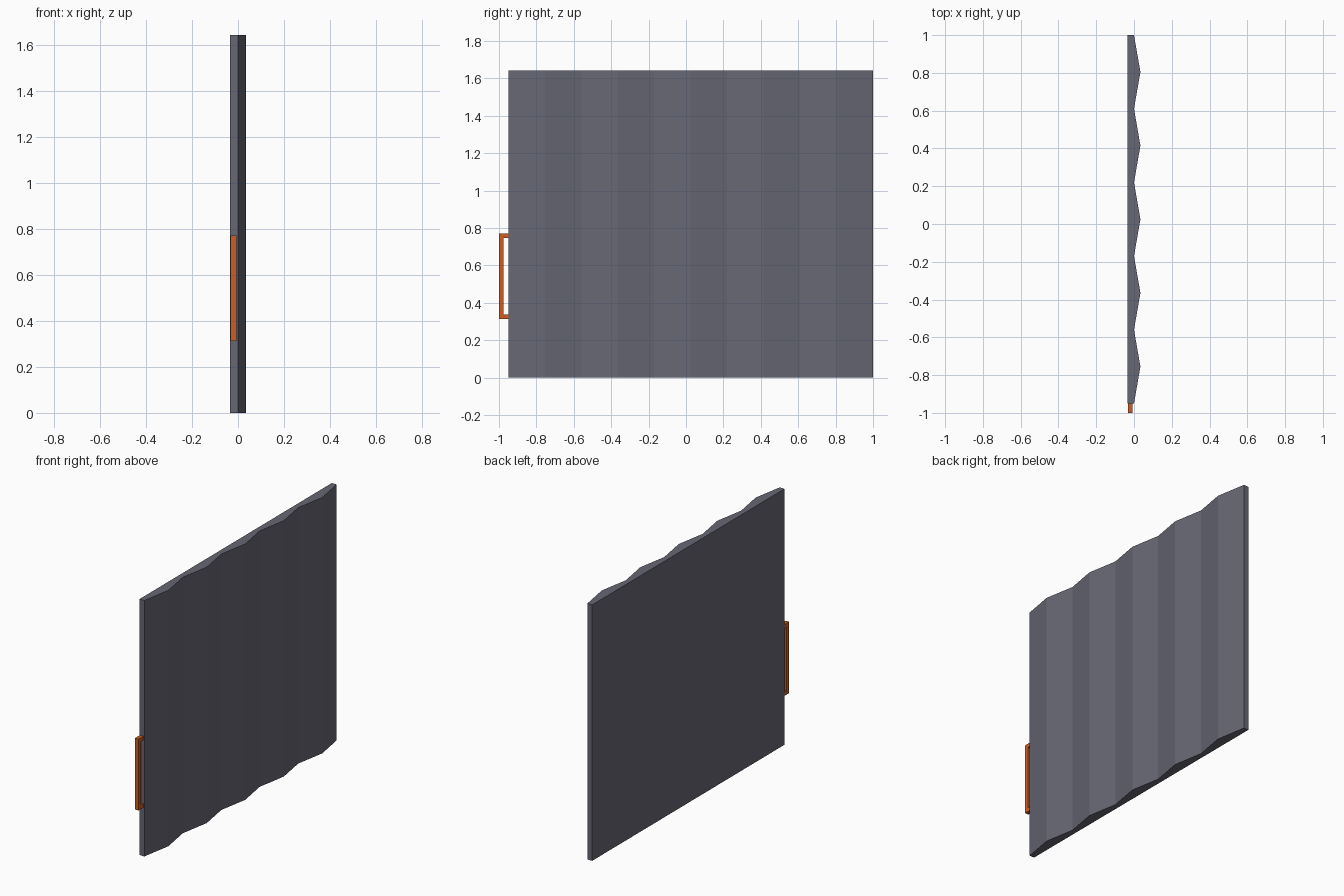
import bpy, bmesh

if "Cube" in bpy.data.objects:
    bpy.data.objects.remove(bpy.data.objects["Cube"])


def material(name, rgb):
    m = bpy.data.materials.new(name)
    m.diffuse_color = (*rgb, 1.0)
    m.use_nodes = True
    m.node_tree.nodes["Principled BSDF"].inputs["Base Color"].default_value = m.diffuse_color
    return m


def extruded(name, outline, axis, lo, hi, mat):
    """Extrude a 2D outline along z (outline = x, y) or along x (outline = y, z)."""
    bm = bmesh.new()
    pts = [(a, b, lo) if axis == 'z' else (lo, a, b) for a, b in outline]
    face = bm.faces.new([bm.verts.new(p) for p in pts])
    res = bmesh.ops.extrude_face_region(bm, geom=[face])
    offset = (0, 0, hi - lo) if axis == 'z' else (hi - lo, 0, 0)
    bmesh.ops.translate(bm, vec=offset,
                        verts=[v for v in res['geom'] if isinstance(v, bmesh.types.BMVert)])
    bmesh.ops.recalc_face_normals(bm, faces=bm.faces)
    mesh = bpy.data.meshes.new(name)
    bm.to_mesh(mesh)
    bm.free()
    mesh.materials.append(mat)
    obj = bpy.data.objects.new(name, mesh)
    bpy.context.collection.objects.link(obj)
    return obj


grey = material("slate grey", (0.135, 0.135, 0.175))
orange = material("burnt orange", (0.62, 0.108, 0.018))

# Door panel: flat back, five shallow ridges on the +x side
Y0, Y1, DEPTH, RIDGES = -0.95, 1.0, 0.034, 5
step = (Y1 - Y0) / (2 * RIDGES)
profile = [(-DEPTH, Y1), (-DEPTH, Y0)]
profile += [(DEPTH if i % 2 else 0.0, Y0 + i * step) for i in range(2 * RIDGES + 1)]
extruded("ridged_panel", profile, 'z', 0.0, 1.643, grey)

# Handle: square-section bracket on the front edge
T, ZB, ZT = 0.025, 0.312, 0.77
bracket = [(Y0, ZB), (-1.0, ZB), (-1.0, ZT), (Y0, ZT),
           (Y0, ZT - T), (-1.0 + T, ZT - T), (-1.0 + T, ZB + T), (Y0, ZB + T)]
extruded("handle", bracket, 'x', -0.032, -0.007, orange)
